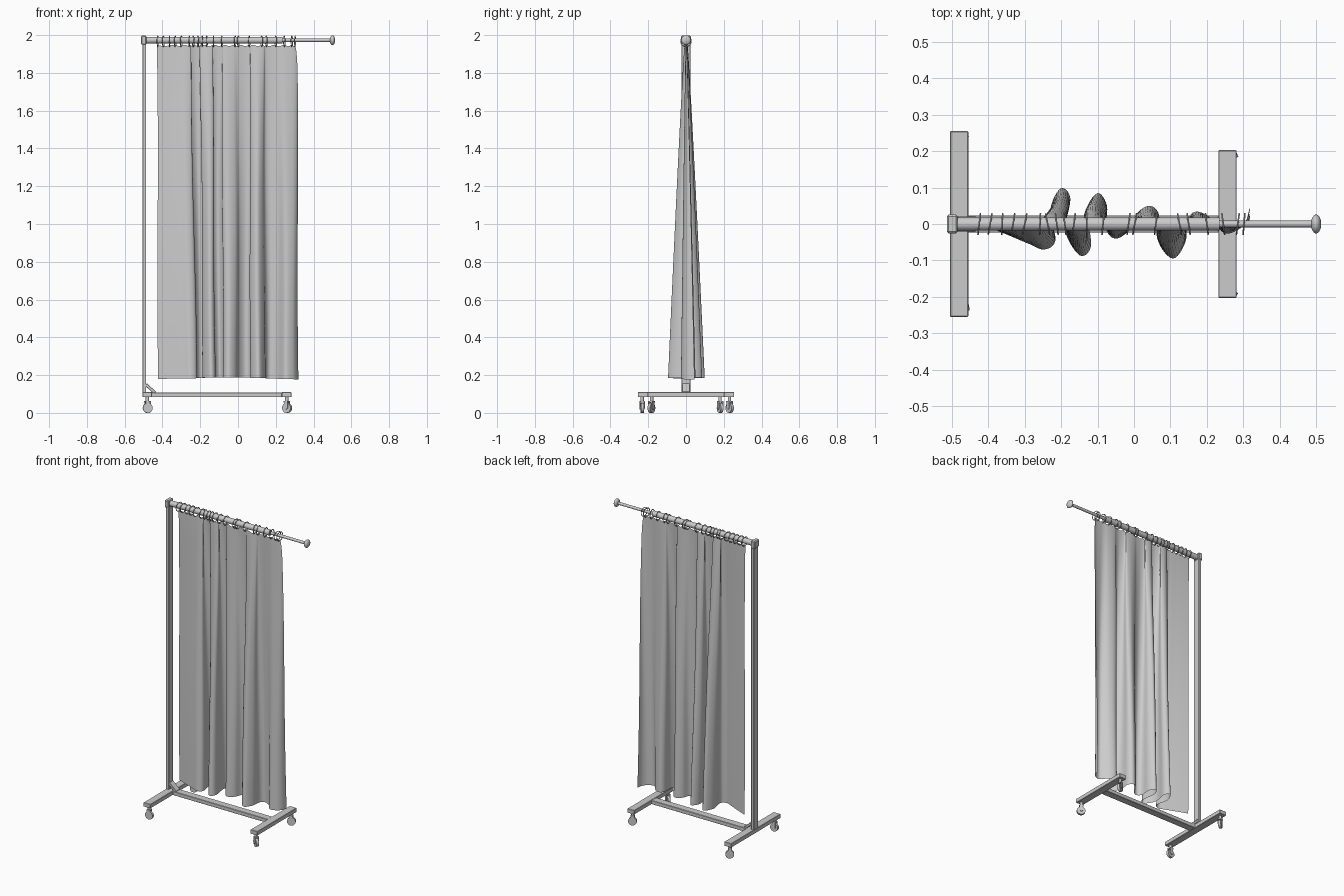
import bpy, bmesh, math, random
from mathutils import Vector, Matrix

if "Cube" in bpy.data.objects:
    bpy.data.objects.remove(bpy.data.objects["Cube"])
random.seed(4)


def make_object(name, bm, smooth=False):
    mesh = bpy.data.meshes.new(name)
    bm.to_mesh(mesh)
    bm.free()
    ob = bpy.data.objects.new(name, mesh)
    bpy.context.collection.objects.link(ob)
    if smooth:
        bpy.context.view_layer.objects.active = ob
        ob.select_set(True)
        bpy.ops.object.shade_smooth_by_angle(angle=math.radians(40))
        ob.select_set(False)
    return ob


def box(name, lo, hi, bevel=0.002):
    lo, hi = Vector(lo), Vector(hi)
    bm = bmesh.new()
    bmesh.ops.create_cube(bm, size=1)
    bmesh.ops.scale(bm, vec=hi - lo, verts=bm.verts)
    bmesh.ops.translate(bm, vec=(lo + hi) / 2, verts=bm.verts)
    ob = make_object(name, bm)
    mod = ob.modifiers.new("bevel", 'BEVEL')
    mod.width = bevel
    return ob


def cylinder(bm, a, b, r, seg=24):
    a, b = Vector(a), Vector(b)
    rot = (b - a).to_track_quat('Z', 'Y').to_matrix().to_4x4()
    return bmesh.ops.create_cone(bm, cap_ends=True, segments=seg, radius1=r, radius2=r,
                                 depth=(b - a).length,
                                 matrix=Matrix.Translation((a + b) / 2) @ rot)


def rod(name, a, b, r):
    bm = bmesh.new()
    cylinder(bm, a, b, r)
    return make_object(name, bm, True)


def catmull(points, steps):
    out = []
    for i in range(len(points) - 1):
        p = [Vector(points[min(max(i + k, 0), len(points) - 1)]) for k in (-1, 0, 1, 2)]
        for s in range(steps):
            t = s / steps
            out.append(0.5 * (2 * p[1] + (p[2] - p[0]) * t
                              + (2 * p[0] - 5 * p[1] + 4 * p[2] - p[3]) * t * t
                              + (3 * p[1] - p[0] - 3 * p[2] + p[3]) * t ** 3))
    out.append(Vector(points[-1]))
    return out


# base frame and post
box("left_foot", (-0.505, -0.255, 0.083), (-0.455, 0.255, 0.11))
box("right_foot", (0.232, -0.203, 0.083), (0.282, 0.203, 0.11))
box("base_bar", (-0.456, -0.024, 0.083), (0.233, 0.024, 0.108))
box("post", (-0.505, -0.023, 0.108), (-0.486, 0.023, 1.975))
brace = box("corner_brace", (-0.034, -0.02, -0.008), (0.034, 0.02, 0.008))
brace.location = (-0.463, 0, 0.128)
brace.rotation_euler = (0, math.radians(42), 0)

# hanging rail with telescopic extension and end knob
RZ = 1.973
box("rail_bracket", (-0.514, -0.026, RZ - 0.024), (-0.484, 0.026, RZ + 0.024), 0.005)
rod("rail", (-0.5, 0, RZ), (0.235, 0, RZ), 0.018)
rod("rail_extension", (0.2, 0, RZ), (0.495, 0, RZ), 0.009)
bm = bmesh.new()
bmesh.ops.create_uvsphere(bm, u_segments=24, v_segments=12, radius=1)
bmesh.ops.scale(bm, vec=(0.014, 0.026, 0.026), verts=bm.verts)
bmesh.ops.translate(bm, vec=(0.5, 0, RZ), verts=bm.verts)
make_object("rail_end_knob", bm, True)


# swivelling casters
def caster(name, x, y, angle):
    bm = bmesh.new()
    cylinder(bm, (0, 0, 0.062), (0, 0, 0.086), 0.009, 16)
    cylinder(bm, (0.002, -0.008, 0.026), (0.002, 0.008, 0.026), 0.026)
    cylinder(bm, (0.002, -0.013, 0.026), (0.002, 0.013, 0.026), 0.007, 12)
    for lo, hi in (((-0.009, -0.013, 0.022), (0.013, -0.01, 0.064)),
                   ((-0.009, 0.01, 0.022), (0.013, 0.013, 0.064)),
                   ((-0.011, -0.013, 0.056), (0.013, 0.013, 0.064))):
        lo, hi = Vector(lo), Vector(hi)
        m = Matrix.Translation((lo + hi) / 2) @ Matrix.Diagonal((*(hi - lo), 1))
        bmesh.ops.create_cube(bm, size=1, matrix=m)
    ob = make_object(name, bm, True)
    ob.location = (x, y, 0)
    ob.rotation_euler.z = math.radians(angle)


caster("caster_left_front", -0.48, -0.232, 5)
caster("caster_left_back", -0.48, 0.23, 38)
caster("caster_right_front", 0.258, -0.182, -32)
caster("caster_right_back", 0.258, 0.18, 25)

# curtain rings
ring_x = [-.425, -.395, -.362, -.332, -.3, -.258, -.237, -.212, -.19, -.165, -.13,
          -.085, -.015, .002, .06, .125, .15, .2, .245, .285, .302]
bm = bmesh.new()
N, M = 28, 6
for x in ring_x:
    turn = Matrix.Rotation(random.uniform(-0.22, 0.22), 3, 'Z')
    grid = []
    for i in range(N):
        a = 2 * math.pi * i / N
        row = []
        for j in range(M):
            b = 2 * math.pi * j / M
            r = 0.028 + 0.0025 * math.cos(b)
            p = turn @ Vector((0.0025 * math.sin(b), r * math.cos(a), r * math.sin(a)))
            row.append(bm.verts.new(p + Vector((x, 0, RZ - 0.006))))
        grid.append(row)
    for i in range(N):
        for j in range(M):
            k, l = (i + 1) % N, (j + 1) % M
            bm.faces.new((grid[i][j], grid[i][l], grid[k][l], grid[k][j]))
bmesh.ops.recalc_face_normals(bm, faces=bm.faces)
make_object("curtain_rings", bm, True)

# curtain: hem path gathered flat towards the rings
hem = [(-.422, 0), (-.36, -.025), (-.29, -.055), (-.25, -.07), (-.218, -.045), (-.23, .04),
       (-.2, .098), (-.172, .07), (-.185, -.02), (-.147, -.086), (-.118, -.06), (-.13, .04),
       (-.102, .085), (-.077, .05), (-.078, -.015), (-.05, -.04), (-.012, -.018), (.01, .028),
       (.045, .05), (.07, .025), (.067, -.05), (.105, -.095), (.138, -.05), (.145, .012),
       (.17, .034), (.21, .018), (.25, -.025), (.29, -.015), (.312, .01), (.32, .045)]
path = catmull(hem, 6)
ROWS = 24
bm = bmesh.new()
rows = []
for r in range(ROWS + 1):
    t = (r / ROWS) ** 1.3
    row = []
    for i, p in enumerate(path):
        u = i / (len(path) - 1)
        x_top = 0.75 * p.x + 0.25 * (-0.435 + 0.745 * u) - 0.004
        if u > 0.9:
            x_top -= 0.012 * (u - 0.9) * 10 * math.exp(-t * 40)
        x = x_top + (p.x - x_top) * t + 0.003 * math.sin(6 * t + 19 * u)
        y = p.y * (0.09 + 0.91 * t ** 0.9)
        top = 1.945 + 0.004 * math.cos(u * 2 * math.pi * 20)
        bottom = 0.18 + 0.01 * math.sin(math.pi * u) - 0.004 * u
        row.append(bm.verts.new((x, y, top + (bottom - top) * t)))
    rows.append(row)
for a, b in zip(rows, rows[1:]):
    for i in range(len(path) - 1):
        bm.faces.new((a[i], b[i], b[i + 1], a[i + 1]))
make_object("curtain", bm, True)
